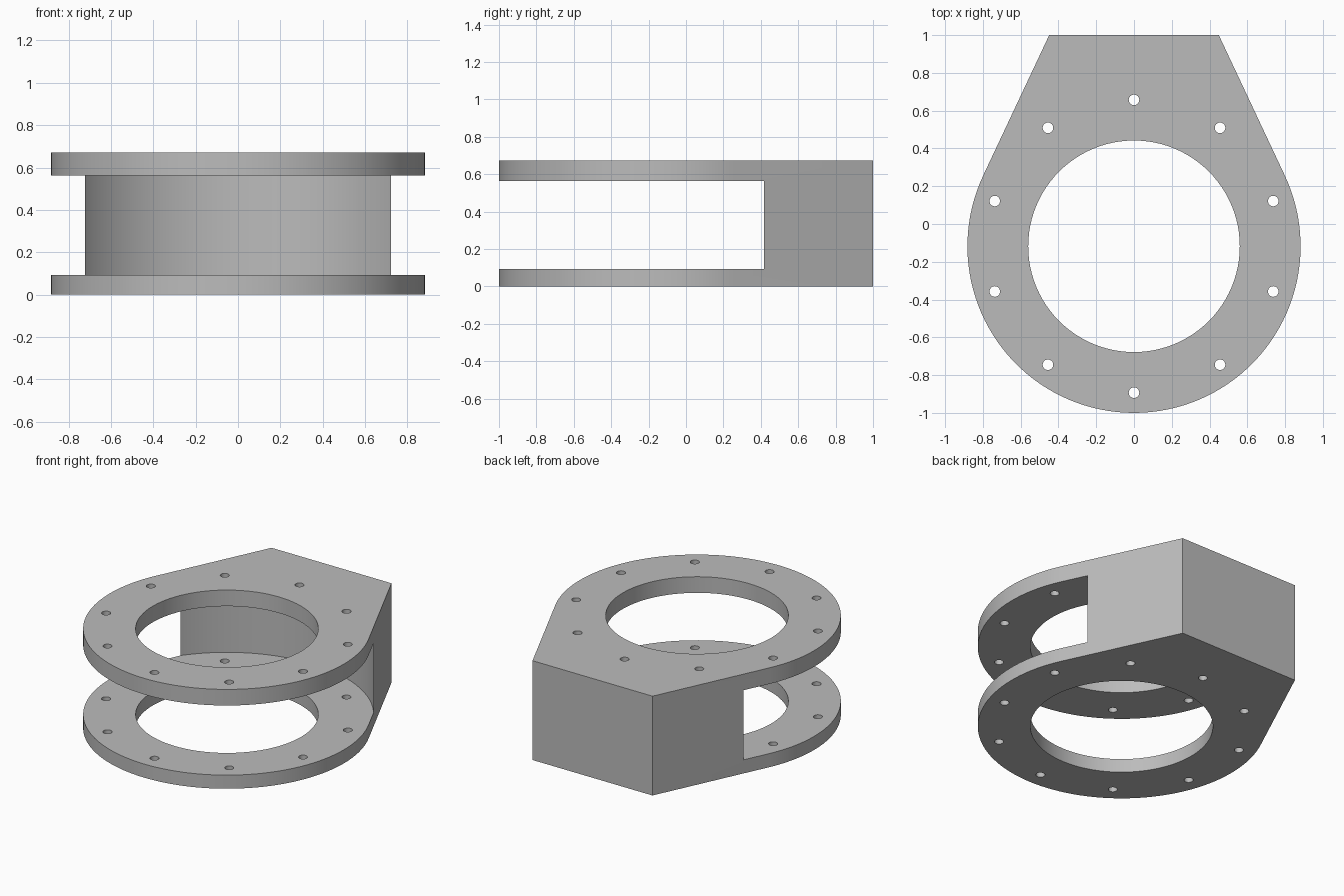
import bpy, bmesh, math
from mathutils import Vector

cube = bpy.data.objects.get("Cube")
if cube:
    bpy.data.objects.remove(cube, do_unlink=True)

CY = -0.118            # centre of the ring in y
R = 0.882              # outer radius
HEIGHT = 0.672
BACK_HALF = 0.449      # half width of the flat back

grey = bpy.data.materials.new("plain grey")
grey.use_nodes = True
colour = (0.5, 0.5, 0.5, 1)
grey.diffuse_color = colour
grey.node_tree.nodes["Principled BSDF"].inputs["Base Color"].default_value = colour


def prism(name, outline, z0, z1):
    """Extrude a closed outline from z0 to z1."""
    bm = bmesh.new()
    face = bm.faces.new([bm.verts.new((x, y, z0)) for x, y in outline])
    top = bmesh.ops.extrude_face_region(bm, geom=[face])["geom"]
    verts = [v for v in top if isinstance(v, bmesh.types.BMVert)]
    bmesh.ops.translate(bm, vec=(0, 0, z1 - z0), verts=verts)
    bmesh.ops.recalc_face_normals(bm, faces=bm.faces)
    mesh = bpy.data.meshes.new(name)
    bm.to_mesh(mesh)
    bm.free()
    mesh.materials.append(grey)
    obj = bpy.data.objects.new(name, mesh)
    bpy.context.collection.objects.link(obj)
    return obj


def arc(radius, start, end, steps, cx=0, cy=CY):
    return [(cx + radius * math.cos(a), cy + radius * math.sin(a))
            for a in (start + (end - start) * i / steps for i in range(steps + 1))]


def circle(radius, steps, cx=0, cy=CY):
    return arc(radius, 0, math.tau, steps, cx, cy)[:-1]


def cut(body, cutter):
    """Subtract the cutter from the body and discard it."""
    mod = body.modifiers.new("cut", "BOOLEAN")
    mod.operation = "DIFFERENCE"
    mod.solver = "EXACT"
    mod.object = cutter
    bpy.context.view_layer.objects.active = body
    bpy.ops.object.modifier_apply(modifier=mod.name)
    bpy.data.objects.remove(cutter, do_unlink=True)


# Body: round front, tangent sides running to a flat back
corner = Vector((BACK_HALF, 1 - CY))
tangent = math.atan2(corner.y, corner.x) - math.acos(R / corner.length)
outline = [(BACK_HALF, 1), (-BACK_HALF, 1)]
outline += arc(R, math.pi - tangent, math.tau + tangent, 80)
body = prism("bearing_housing", outline, 0, HEIGHT)

# Round pocket between the two flanges
cut(body, prism("pocket_cutter", circle(0.9, 96), 0.092, 0.563))

# Large central opening
cut(body, prism("bore_cutter", circle(0.56, 96), -0.1, 1))

# Ten bolt holes through both flanges
for i in range(10):
    a = math.radians(90 + 36 * i)
    x, y = 0.775 * math.cos(a), CY + 0.775 * math.sin(a)
    cut(body, prism("bolt_hole_cutter", circle(0.028, 24, x, y), -0.1, 1))

# Smooth the curved walls, keep the edges sharp
bpy.ops.object.select_all(action="DESELECT")
body.select_set(True)
bpy.context.view_layer.objects.active = body
bpy.ops.object.shade_smooth_by_angle(angle=math.radians(30))
